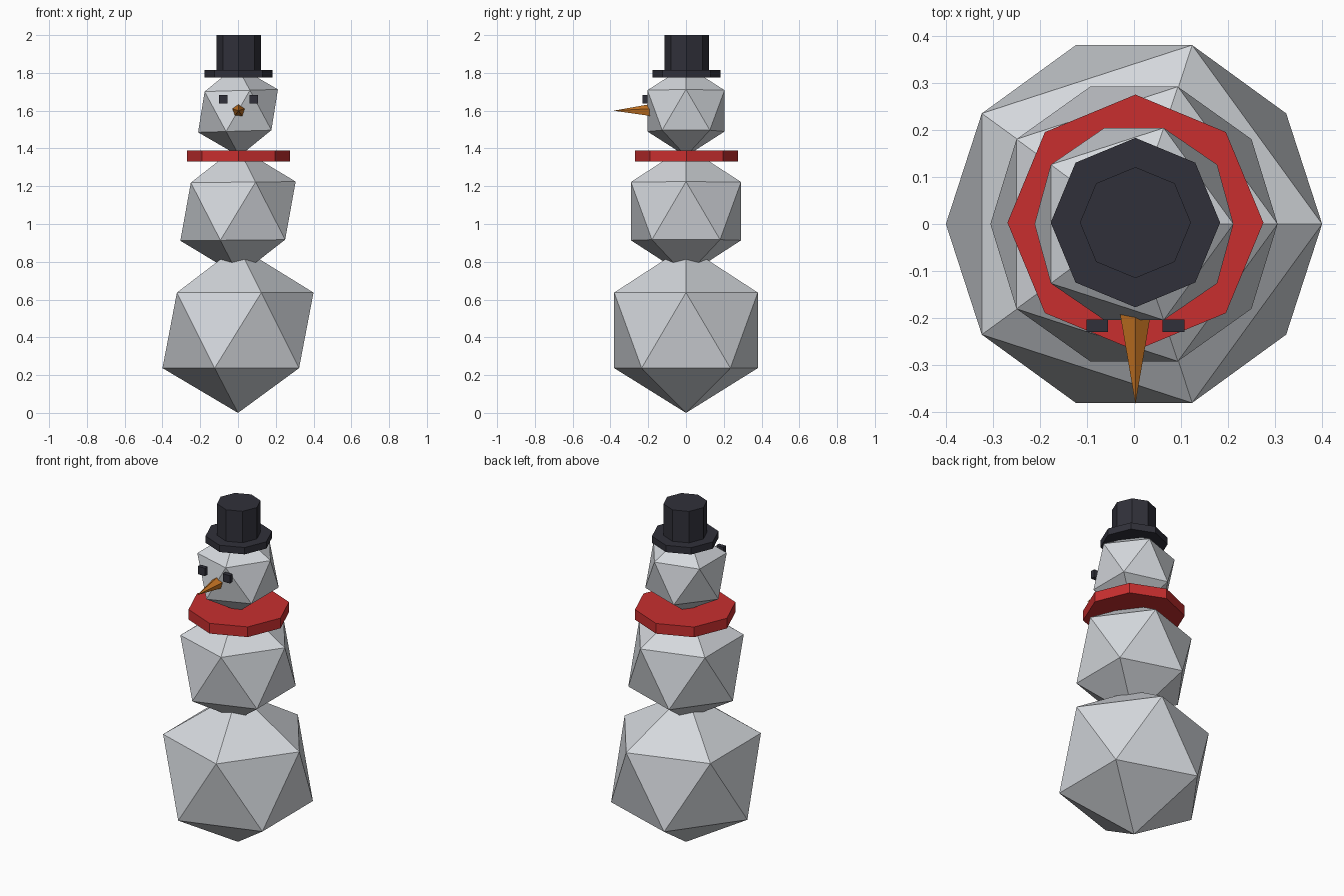
import bpy
import math

cube = bpy.data.objects.get("Cube")
if cube:
    bpy.data.objects.remove(cube, do_unlink=True)

CENTRE = 0.003  # shared centre line of the stacked parts


def material(name, rgb):
    mat = bpy.data.materials.new(name)
    mat.use_nodes = True
    mat.diffuse_color = (*rgb, 1)
    mat.node_tree.nodes["Principled BSDF"].inputs["Base Color"].default_value = (*rgb, 1)
    return mat


snow = material("snow", (0.66, 0.685, 0.72))
red = material("red wool", (0.58, 0.028, 0.028))
black = material("black felt", (0.03, 0.03, 0.042))
orange = material("carrot orange", (0.58, 0.18, 0.017))


def finish(name, mat):
    obj = bpy.context.object
    obj.name = obj.data.name = name
    obj.data.materials.append(mat)
    return obj


def snowball(name, radius, z, tilt=0.0):
    bpy.ops.mesh.primitive_ico_sphere_add(subdivisions=1, radius=radius, location=(0, 0, z))
    obj = finish(name, snow)
    obj.rotation_euler.y = -tilt
    return obj


def octagon(name, radius, bottom, top, mat):
    bpy.ops.mesh.primitive_cylinder_add(
        vertices=8, radius=radius, depth=top - bottom,
        location=(CENTRE, CENTRE, (bottom + top) / 2))
    return finish(name, mat)


# Stacked faceted snowballs
base = snowball("base_snowball", 0.447, 0.437)
for vert in base.data.vertices:  # rest the lowest point on the ground
    vert.co.z = max(vert.co.z, -0.437)
snowball("middle_snowball", 0.343, 1.068, tilt=0.01)
snowball("head", 0.24, 1.599, tilt=0.03)

# Scarf and hat
octagon("scarf", 0.272, 1.33, 1.39, red)
octagon("hat_brim", 0.18, 1.775, 1.815, black)
octagon("hat_crown", 0.118, 1.8, 2.0, black)

# Eyes
for side, name in ((1, "left_eye"), (-1, "right_eye")):
    bpy.ops.mesh.primitive_cube_add(size=1, location=(CENTRE + side * 0.081, -0.216, 1.66))
    eye = finish(name, black)
    eye.scale = (0.046, 0.026, 0.046)

# Carrot nose, pointing forward with one edge on top
bpy.ops.mesh.primitive_cone_add(
    vertices=5, radius1=0.035, radius2=0, depth=0.196,
    location=(CENTRE, -0.285, 1.6), rotation=(math.radians(90), 0, 0))
finish("carrot_nose", orange)
